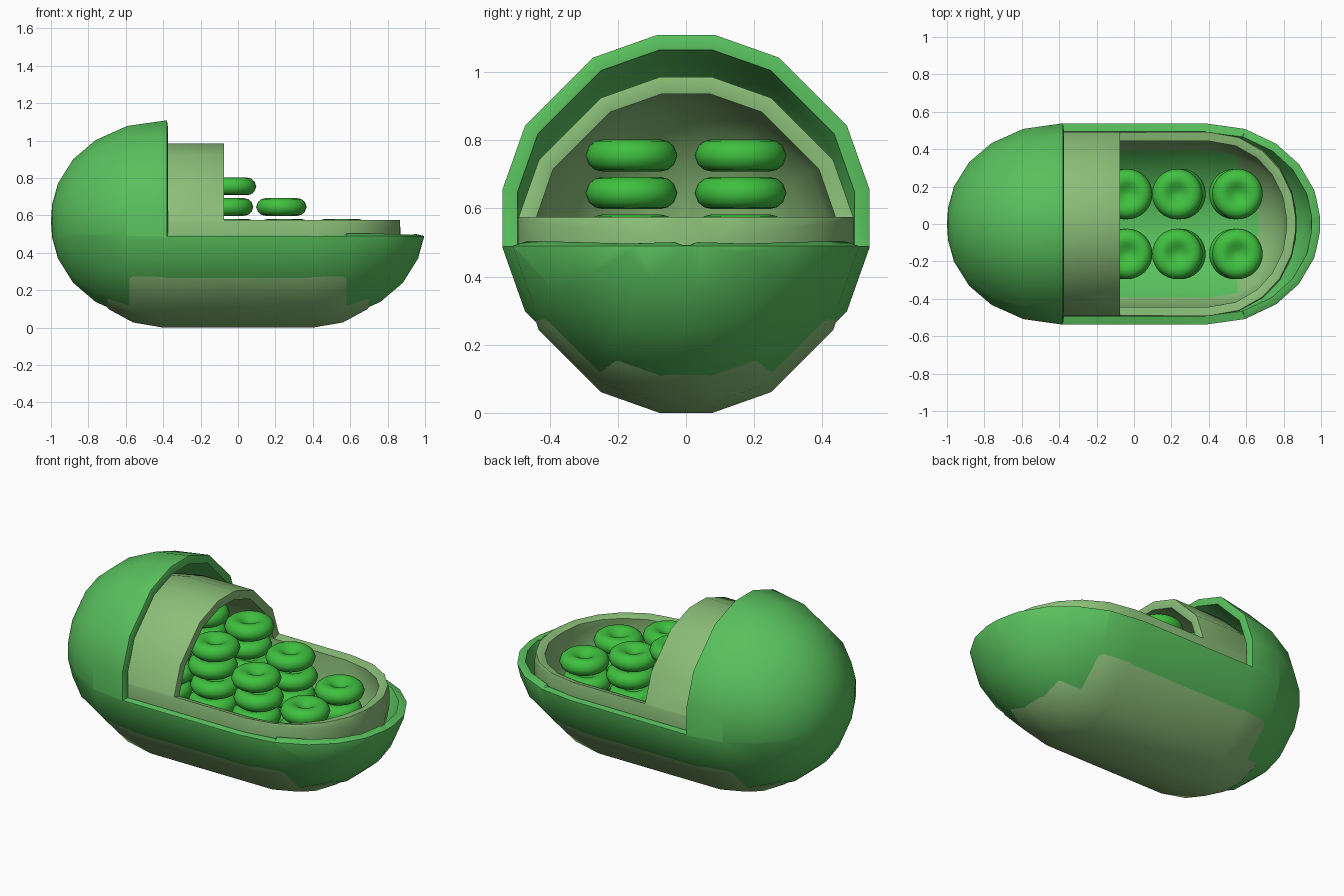
import bpy, bmesh, math

if "Cube" in bpy.data.objects:
    bpy.data.objects.remove(bpy.data.objects["Cube"])


def material(name, rgb):
    m = bpy.data.materials.new(name)
    m.diffuse_color = (*rgb, 1)
    m.use_nodes = True
    m.node_tree.nodes["Principled BSDF"].inputs["Base Color"].default_value = m.diffuse_color
    return m


def finish(name, bm, mat):
    me = bpy.data.meshes.new(name)
    bmesh.ops.recalc_face_normals(bm, faces=bm.faces)
    bm.to_mesh(me)
    bm.free()
    ob = bpy.data.objects.new(name, me)
    bpy.context.collection.objects.link(ob)
    me.materials.append(mat)
    bpy.ops.object.select_all(action='DESELECT')
    ob.select_set(True)
    bpy.context.view_layer.objects.active = ob
    return ob


def membrane(name, half, straight, radius, zc, cut_x, cut_z, thick, mat):
    """Faceted capsule along x, with the upper right part cut away."""
    quarter = [9, 30, 60, 81]
    half_turn = quarter + [180 - a for a in reversed(quarter)]
    angles = [math.radians(a) for a in half_turn + [a + 180 for a in half_turn]]
    steps = [math.radians(a) for a in (8, 20, 36, 52, 70, 90)]
    rings = [(-straight - (half - straight) * math.cos(t), radius * math.sin(t) ** 0.92)
             for t in steps]
    rings += [(-x, r) for x, r in reversed(rings)]
    bm = bmesh.new()
    loops = [[bm.verts.new((x, r * math.sin(a), zc + r * math.cos(a))) for a in angles]
             for x, r in rings]
    n = len(angles)
    for p, q in zip(loops, loops[1:]):
        for i in range(n):
            bm.faces.new((p[i], p[(i + 1) % n], q[(i + 1) % n], q[i]))
    for loop, x in ((loops[0], -half), (loops[-1], half)):
        tip = bm.verts.new((x, 0, zc))
        for i in range(n):
            bm.faces.new((loop[i], loop[(i + 1) % n], tip))
    # Stepped opening
    for co, no in (((cut_x, 0, 0), (1, 0, 0)), ((0, 0, cut_z), (0, 0, 1))):
        bmesh.ops.bisect_plane(bm, geom=bm.verts[:] + bm.edges[:] + bm.faces[:],
                               dist=1e-5, plane_co=co, plane_no=no)
    bmesh.ops.recalc_face_normals(bm, faces=bm.faces)
    gone = [f for f in bm.faces
            if f.calc_center_median().x > cut_x and f.calc_center_median().z > cut_z]
    bmesh.ops.delete(bm, geom=gone, context='FACES')
    ob = finish(name, bm, mat)
    s = ob.modifiers.new("wall", 'SOLIDIFY')
    s.thickness, s.offset = thick, -1
    b = ob.modifiers.new("soft rim", 'BEVEL')
    b.width, b.segments, b.limit_method, b.angle_limit = 0.008, 2, 'ANGLE', math.radians(55)
    bpy.ops.object.shade_smooth_by_angle(angle=math.radians(40))
    return ob


outer_green = material("outer green", (0.10, 0.53, 0.11))
inner_green = material("inner green", (0.26, 0.52, 0.19))
disc_green = material("disc green", (0.05, 0.53, 0.05))

# Two nested membranes
membrane("outer_membrane", 1.0, 0.38, 0.545, 0.57, -0.38, 0.49, 0.045, outer_green)
membrane("inner_membrane", 0.87, 0.40, 0.4985, 0.4925, -0.075, 0.575, 0.05, inner_green)

# Dimpled disc stacks: x position, lowest and highest disc index
profile = [(0.022, 0.022), (0.045, 0.034), (0.065, 0.044), (0.085, 0.047),
           (0.107, 0.042), (0.125, 0.027), (0.135, 0.0)]
profile += [(r, -z) for r, z in reversed(profile[:-1])]
SEG = 32


def add_disc(bm, x, y, z):
    loops = [[bm.verts.new((x + r * math.cos(i * math.tau / SEG),
                            y + r * math.sin(i * math.tau / SEG), z + h))
              for i in range(SEG)] for r, h in profile]
    for p, q in zip(loops, loops[1:]):
        for i in range(SEG):
            j = (i + 1) % SEG
            bm.faces.new((p[i], p[j], q[j], q[i]))
    for loop, h in ((loops[0], 0.017), (loops[-1], -0.017)):
        mid = bm.verts.new((x, y, z + h))
        for i in range(SEG):
            bm.faces.new((loop[i], loop[(i + 1) % SEG], mid))


for k, (x, low, high) in enumerate([(0.545, 1, 3), (0.24, 0, 4), (-0.045, 0, 5),
                                    (-0.34, 0, 5), (-0.60, 1, 4)]):
    for side, y in (("front", -0.16), ("back", 0.16)):
        bm = bmesh.new()
        for i in range(low, high + 1):
            add_disc(bm, x + (0.008 if i % 2 else -0.008), y, 0.205 + 0.11 * i)
        finish(f"disc_stack_{side}_{k + 1}", bm, disc_green)
        bpy.ops.object.shade_smooth_by_angle(angle=math.radians(60))
